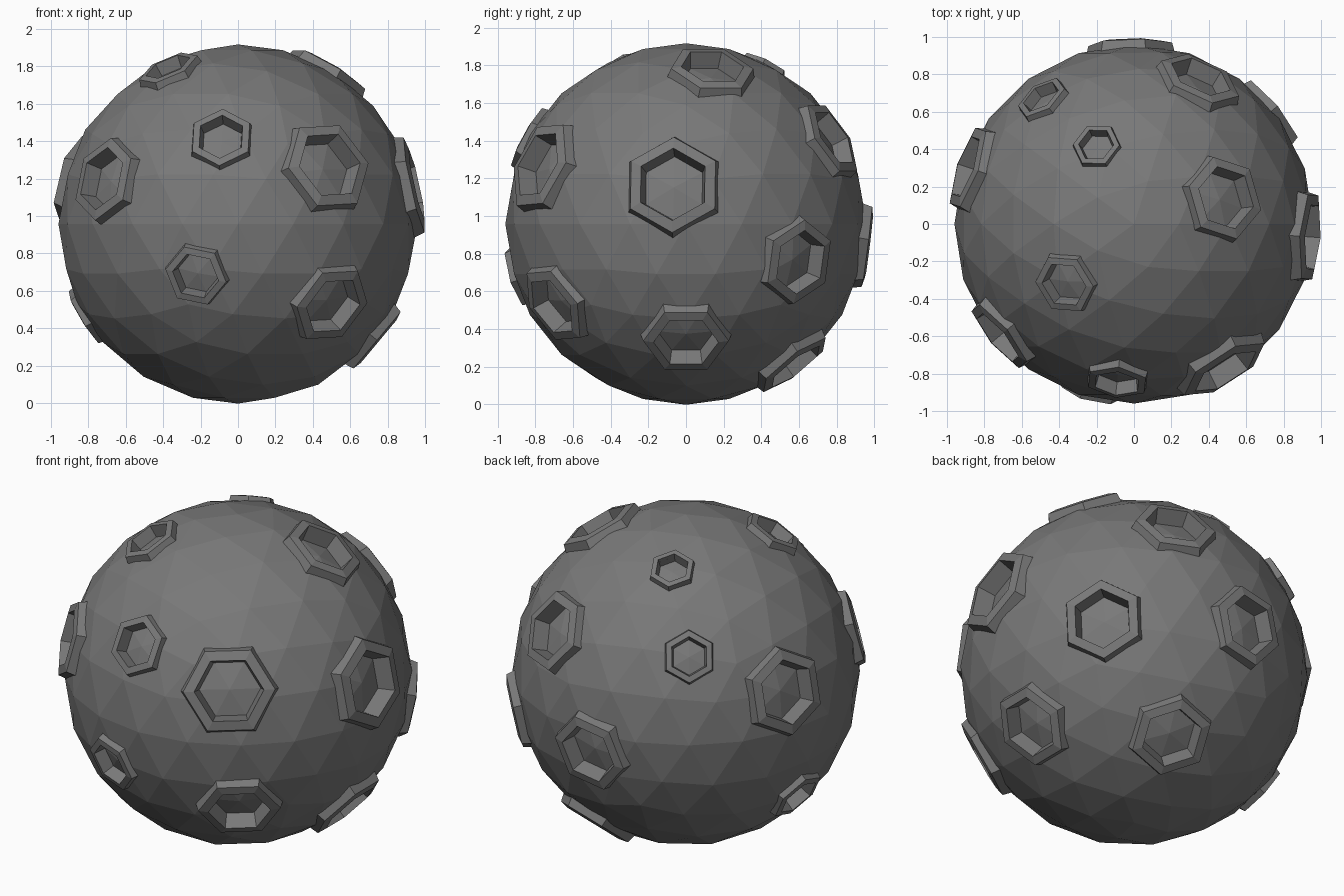
import bpy, bmesh, math
from mathutils import Vector

if "Cube" in bpy.data.objects:
    bpy.data.objects.remove(bpy.data.objects["Cube"])

CENTRE = Vector((0, 0, 0.957))
R = 0.96

grey = bpy.data.materials.new("rock grey")
grey.diffuse_color = (0.19, 0.19, 0.19, 1)
grey.use_nodes = True
grey.node_tree.nodes["Principled BSDF"].inputs["Base Color"].default_value = grey.diffuse_color

# crater: direction from centre, base radius, corner angle in degrees
CRATERS = [
    ((-.72, -.60, .24), .25, 0), ((-.09, -.84, .46), .19, 0),
    ((.48, -.77, .31), .28, 33), ((-.22, -.88, -.27), .185, 18),
    ((.50, -.70, -.43), .25, 33), ((-.37, -.32, .83), .185, 19),
    ((.95, -.07, .21), .285, 0), ((.49, .14, .83), .25, 30),
    ((.35, .77, .45), .25, 30), ((.73, .60, -.20), .25, 0),
    ((.73, 0, -.61), .25, 30), ((.21, .57, -.74), .25, 0),
    ((-.02, .95, -.12), .25, 20), ((-.20, .42, .84), .14, 0),
    ((-.49, .67, .48), .16, 0), ((-.88, .30, .23), .27, 0),
    ((-.81, .10, -.49), .18, 10),
]


def ring(bm, axis, phase, r, dist):
    """Hexagon round an axis, its corners at a fixed distance from the centre."""
    up = (Vector((0, 0, 1)) - axis * axis.z).normalized()
    left = axis.cross(up)
    out = []
    for i in range(6):
        a = math.radians(phase + 60 * i)
        p = axis * math.sqrt(dist * dist - r * r) + (up * math.cos(a) + left * math.sin(a)) * r
        out.append(bm.verts.new(CENTRE + p))
    return out


def bridge(bm, a, b):
    for i in range(6):
        j = (i + 1) % 6
        bm.faces.new((a[i], a[j], b[j], b[i]))


def fan(bm, loop, tip, flip=False):
    v = bm.verts.new(CENTRE + tip)
    for i in range(6):
        p, q = loop[i], loop[(i + 1) % 6]
        bm.faces.new((q, p, v) if flip else (p, q, v))


def finish(bm, name):
    me = bpy.data.meshes.new(name)
    bm.to_mesh(me)
    bm.free()
    ob = bpy.data.objects.new(name, me)
    me.materials.append(grey)
    bpy.context.collection.objects.link(ob)
    return ob


# faceted ball
bm = bmesh.new()
bmesh.ops.create_icosphere(bm, subdivisions=3, radius=R)
bmesh.ops.translate(bm, verts=bm.verts, vec=CENTRE)
ball = finish(bm, "asteroid_body")

# raised hexagonal rims, and plugs that cut the sunken floors
rims, cuts = bmesh.new(), bmesh.new()
for direction, r, phase in CRATERS:
    axis = Vector(direction).normalized()
    hi = R - .005 + .16 * r
    lo = R - .01 - .2 * r
    base = ring(rims, axis, phase, r, .915)
    outer = ring(rims, axis, phase, r * .91, hi)
    inner = ring(rims, axis, phase, r * .69, hi)
    foot = ring(rims, axis, phase, r * .6, lo - .01)
    bridge(rims, base, outer)
    bridge(rims, outer, inner)
    bridge(rims, inner, foot)

    floor = ring(cuts, axis, phase, r * .63, lo)
    top = ring(cuts, axis, phase, r * .72, hi + .05)
    bridge(cuts, floor, top)
    fan(cuts, top, axis * (hi + .06))
    fan(cuts, floor, axis * (lo + .01), True)
finish(rims, "crater_rims")
cutter = finish(cuts, "crater_cutter")
cutter.hide_render = True
cutter.hide_viewport = True

mod = ball.modifiers.new("crater floors", 'BOOLEAN')
mod.operation = 'DIFFERENCE'
mod.solver = 'EXACT'
mod.object = cutter
